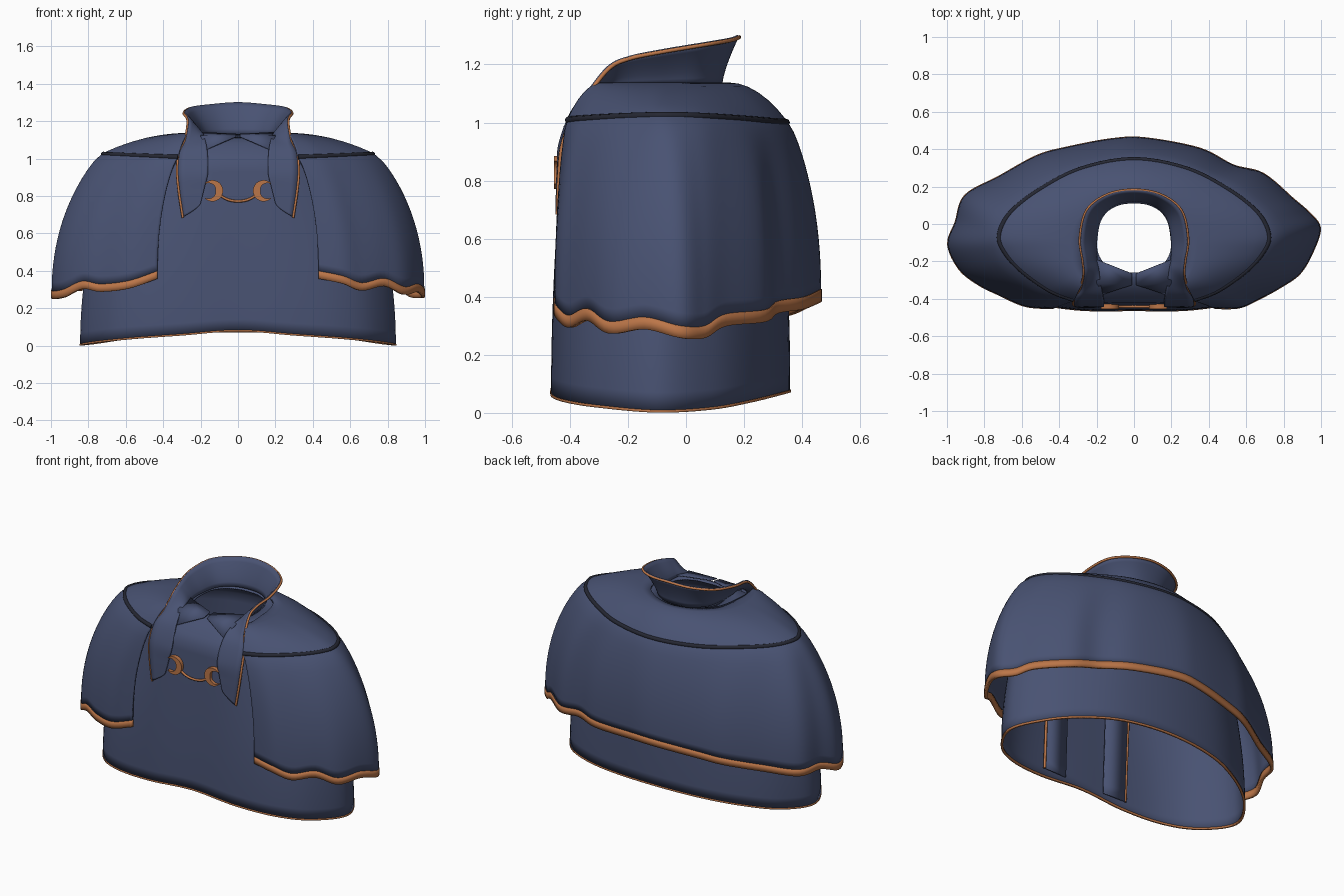
import bpy, math
from mathutils import Vector

if "Cube" in bpy.data.objects:
    bpy.data.objects.remove(bpy.data.objects["Cube"])


def material(name, rgb):
    m = bpy.data.materials.new(name)
    m.use_nodes = True
    m.diffuse_color = (*rgb, 1)
    m.node_tree.nodes["Principled BSDF"].inputs["Base Color"].default_value = (*rgb, 1)
    return m


NAVY = material("navy cloth", (.066, .085, .17))
COPPER = material("copper trim", (.5, .18, .065))
DARK = material("dark cord", (.018, .02, .032))


def mirror(half):
    """Half outline ending on the centre line -> both sides."""
    return half + [(-p[0], *p[1:]) for p in reversed(half[:-1])]


def at_height(points, z):
    return [(x, y, z) for x, y in points]


def smooth(points, closed=False, steps=7):
    """Catmull-Rom samples through the points."""
    pts = [Vector(p) for p in points]
    n = len(pts)
    pick = (lambda i: pts[i % n]) if closed else (lambda i: pts[max(0, min(n - 1, i))])
    out = []
    for i in range(n if closed else n - 1):
        a, b, c, d = (pick(i + k) for k in (-1, 0, 1, 2))
        for s in range(steps):
            t = s / steps
            out.append(b + (c - a) * t / 2 + (a * 2 - b * 5 + c * 4 - d) * t * t / 2
                       + (b * 3 - a - c * 3 + d) * t ** 3 / 2)
    return out if closed else out + [pts[-1]]


def mesh_object(name, verts, faces, mat, thickness=0):
    me = bpy.data.meshes.new(name)
    me.from_pydata(verts, [], faces)
    me.materials.append(mat)
    ob = bpy.data.objects.new(name, me)
    bpy.context.collection.objects.link(ob)
    if thickness:
        mod = ob.modifiers.new("thickness", "SOLIDIFY")
        mod.thickness, mod.offset = thickness, 0
    bpy.ops.object.select_all(action="DESELECT")
    ob.select_set(True)
    bpy.context.view_layer.objects.active = ob
    bpy.ops.object.shade_smooth_by_angle(angle=math.radians(40))


def loft(name, rings, closed, mat, thickness):
    n = len(rings[0])
    verts = [p for ring in rings for p in ring]
    faces = [(i * n + j, (i + 1) * n + j, (i + 1) * n + (j + 1) % n, i * n + (j + 1) % n)
             for i in range(len(rings) - 1) for j in range(n if closed else n - 1)]
    mesh_object(name, verts, faces, mat, thickness)


def hem_band(name, edge, drop, thickness, closed):
    """Strip of trim that continues a hem downward."""
    loft(name, [[p - Vector((0, 0, drop * k / 2)) for p in edge] for k in range(3)],
         closed, COPPER, thickness)


def tube(name, points, radius, mat):
    cu = bpy.data.curves.new(name, "CURVE")
    cu.dimensions = "3D"
    cu.bevel_depth, cu.bevel_resolution, cu.use_fill_caps = radius, 2, True
    sp = cu.splines.new("POLY")
    sp.points.add(len(points) - 1)
    for p, co in zip(sp.points, points):
        p.co = (*co, 1)
    cu.materials.append(mat)
    ob = bpy.data.objects.new(name, cu)
    bpy.context.collection.objects.link(ob)


def blend(a, b, fxy, fz):
    return [Vector((p.x + (q.x - p.x) * fxy, p.y + (q.y - p.y) * fxy, p.z + (q.z - p.z) * fz))
            for p, q in zip(a, b)]


def cloak_rings(neck, seam, hem, ease):
    """Rounded shoulder from neck to seam, then a draped skirt down to the hem."""
    top = [blend(neck, seam, s / 6, (s / 6) ** 2) for s in range(6)]
    skirt = [blend(seam, hem, math.sin(math.pi / 2 * (t / 16) ** ease), t / 16) for t in range(17)]
    return top + skirt


# Inner cloak body, neckline dipping slightly at the front
def ring(half):
    return smooth(mirror(half)[:-1], closed=True)


body_neck = ring([(0, -.26, 1.11), (.09, -.25, 1.112), (.15, -.22, 1.115), (.19, -.16, 1.12),
                  (.2, -.08, 1.12), (.19, 0, 1.12), (.15, .06, 1.12), (.08, .1, 1.12), (0, .11, 1.12)])
body_seam = ring(at_height([(0, -.418), (.22, -.408), (.4, -.345), (.58, -.24), (.69, -.07),
                            (.58, .09), (.43, .2), (.24, .29), (0, .315)], .985))
body_hem = ring([(0, -.459, .085), (.3, -.456, .063), (.55, -.41, .045), (.73, -.3, .027),
                 (.84, -.1, .01), (.75, .085, .02), (.58, .22, .045), (.33, .32, .07), (0, .355, .08)])
loft("cloak_body", cloak_rings(body_neck, body_seam, body_hem, 1), True, NAVY, .008)
hem_band("body_hem_trim", body_hem, .009, .014, True)

# Shoulder cape, open at the front, with a wavy hem
cape_neck = smooth(mirror(at_height([(.26, -.29), (.27, -.25), (.27, -.2), (.265, -.14), (.26, -.08),
                                     (.24, 0), (.2, .06), (.11, .12), (0, .145)], 1.132)), steps=9)
cape_seam = smooth(mirror([(.32, -.405, 1.008), (.45, -.355, 1.012), (.6, -.25, 1.018),
                           (.69, -.15, 1.022), (.72, -.06, 1.024), (.66, .06, 1.02),
                           (.5, .185, 1.012), (.28, .295, 1.003), (0, .345, 1)]), steps=9)
cape_hem = smooth([(.43, -.446, .4), (.56, -.443, .373), (.66, -.4, .336), (.78, -.335, .36),
                   (.885, -.26, .315), (.955, -.14, .33), (.99, -.02, .3), (.93, .06, .3),
                   (.85, .13, .34), (.69, .265, .355), (.53, .31, .385), (.35, .4, .4),
                   (.06, .455, .425), (-.12, .45, .42), (-.36, .405, .4), (-.52, .36, .38),
                   (-.72, .25, .35), (-.9, .15, .33), (-.95, .01, .335), (-.99, -.11, .295),
                   (-.93, -.24, .3), (-.83, -.32, .345), (-.73, -.37, .33), (-.58, -.435, .348),
                   (-.43, -.446, .4)], steps=6)
loft("shoulder_cape", cloak_rings(cape_neck, cape_seam, cape_hem, .76), False, NAVY, .012)
hem_band("cape_hem_trim", cape_hem, .042, .018, False)
tube("shoulder_seam_cord", cape_seam, .013, DARK)

# Standing collar flowing into two pointed lapels
collar_edge = smooth(mirror([(.29, -.445, .69), (.31, -.44, .82), (.32, -.428, .93), (.312, -.39, 1.03),
                             (.282, -.345, 1.095), (.265, -.27, 1.19), (.27, -.2, 1.225),
                             (.285, -.08, 1.25), (.25, .07, 1.275), (.14, .155, 1.29), (0, .18, 1.3)]))
collar_base = smooth(mirror([(.2, -.444, .76), (.18, -.441, .84), (.16, -.434, .93), (.165, -.385, 1.05),
                             (.18, -.31, 1.115), (.19, -.24, 1.13), (.2, -.18, 1.13),
                             (.2, -.08, 1.13), (.175, .03, 1.13), (.1, .1, 1.13), (0, .12, 1.13)]))
loft("collar_and_lapels", [blend(collar_edge, collar_base, 1 - (1 - t / 6) ** 1.4, t / 6)
                           for t in range(7)], False, NAVY, .009)
tube("collar_trim", [p + Vector((p.x * .015, .003, -.006)) for p in collar_edge], .007, COPPER)

for side, label in ((1, "left"), (-1, "right")):
    # Folded cloth at the throat
    fold = [(.2, -.19, 1.14), (.01, -.265, 1.13), (.01, -.325, 1.118), (.2, -.315, 1.12), (.165, -.375, 1.05)]
    mesh_object(label + "_throat_fold", [(side * x, y, z) for x, y, z in fold],
                [(0, 1, 2, 3), (3, 2, 4)], NAVY, .006)

    # Lining strip hanging behind the front panel
    outer = smooth([(side * .3, -.365, .95), (side * .3, -.4, .75), (side * .3, -.435, .1)])
    inner = smooth([(side * .14, -.38, .95), (side * .14, -.41, .75), (side * .14, -.44, .1)])
    loft(label + "_lining_strip", [outer, inner], False, NAVY, .008)
    tube(label + "_lining_trim", outer, .008, COPPER)

    # Crescent clasp, bulging toward the centre
    verts, n, reach = [], 20, 135
    for depth in (-.454, -.425):
        for k in range(n + 1):
            a = math.radians(reach * (2 * k / n - 1))
            width = .036 * math.cos(a * 90 / reach) + .003
            for r in (.057, .057 - width):
                verts.append((side * (.137 - r * math.cos(a)), depth, .828 + r * math.sin(a)))
    m = 2 * (n + 1)
    faces = [(0, 1, m + 1, m), (m - 2, 2 * m - 2, 2 * m - 1, m - 1)]
    for k in range(0, m - 2, 2):
        faces += [(k, k + 2, k + 3, k + 1), (m + k, m + k + 1, m + k + 3, m + k + 2),
                  (k, m + k, m + k + 2, k + 2), (k + 1, k + 3, m + k + 3, m + k + 1)]
    if side < 0:
        faces = [f[::-1] for f in faces]
    mesh_object(label + "_crescent_clasp", verts, faces, COPPER)

# Cord slung between the clasps
tube("clasp_cord", smooth(mirror([(.11, -.442, .815), (.06, -.442, .783), (0, -.442, .772)])), .007, COPPER)
